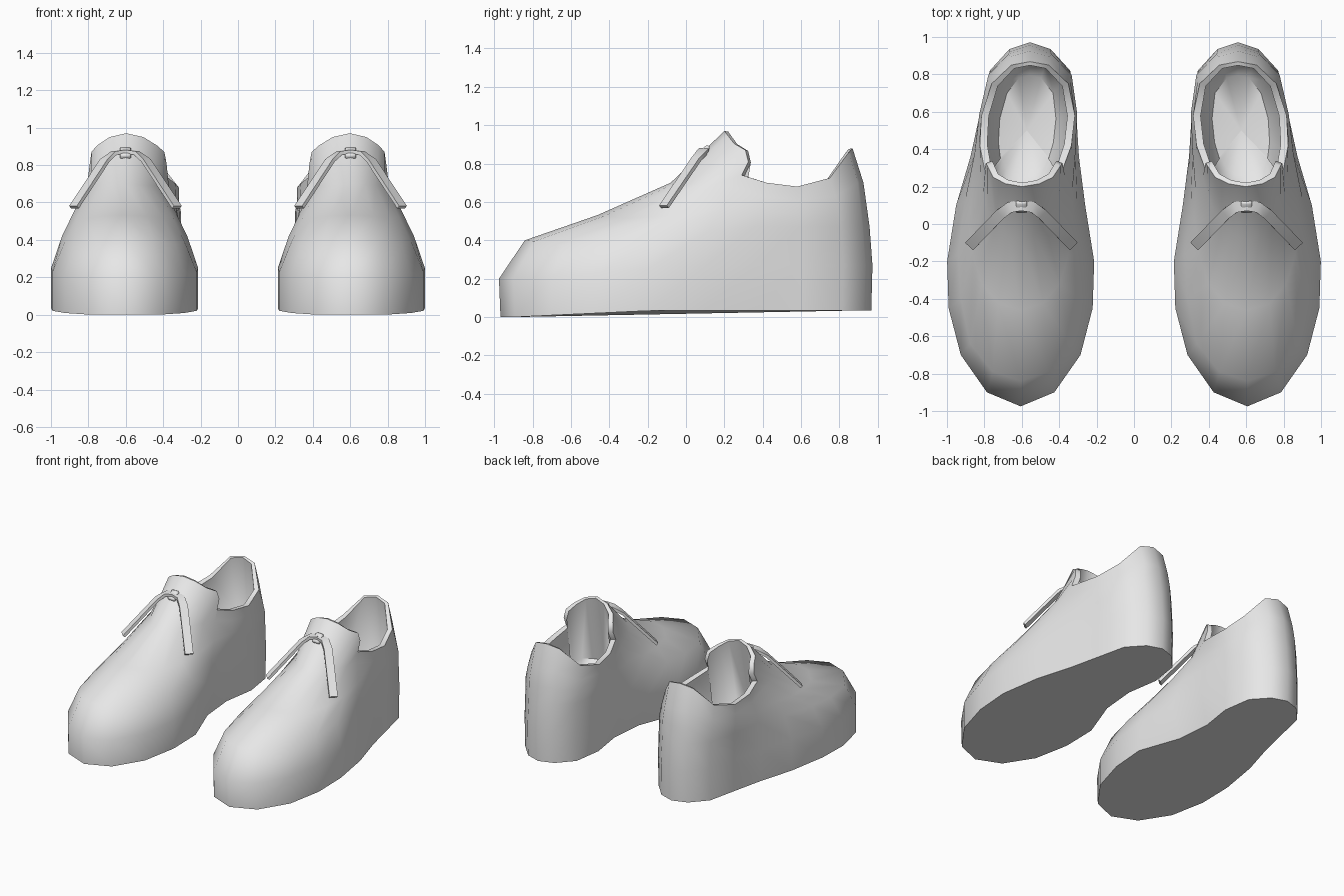
import bpy, bmesh, math
from mathutils import Vector

if "Cube" in bpy.data.objects:
    bpy.data.objects.remove(bpy.data.objects["Cube"])

grey = bpy.data.materials.new("light grey")
grey.diffuse_color = (0.8, 0.8, 0.8, 1)
grey.use_nodes = True
grey.node_tree.nodes["Principled BSDF"].inputs["Base Color"].default_value = grey.diffuse_color


def finish(bm, name, angle):
    bmesh.ops.recalc_face_normals(bm, faces=bm.faces)
    mesh = bpy.data.meshes.new(name)
    bm.to_mesh(mesh)
    bm.free()
    mesh.materials.append(grey)
    ob = bpy.data.objects.new(name, mesh)
    bpy.context.collection.objects.link(ob)
    bpy.ops.object.select_all(action='DESELECT')
    ob.select_set(True)
    bpy.context.view_layer.objects.active = ob
    bpy.ops.object.shade_smooth_by_angle(angle=math.radians(angle))


def centre(y):
    # the last bends slightly inward toward the heel
    return 0.606 - 0.05 * min(max((y - 0.1) / 0.6, 0), 1)


def sole_z(y):
    return 0.035 * min(max((y + 0.9) / 0.75, 0), 1)


# Half rings from toe to heel: (half width, y, z)
WELT = [(0, -.975, .2), (.18, -.90, .2), (.32, -.70, .21), (.385, -.45, .23),
        (.393, -.2, .25), (.345, .1, .27), (.29, .36, .27), (.255, .6, .27),
        (.215, .82, .27), (.11, .935, .27), (0, .972, .27)]
SHOULDER = [(0, -.84, .40), (.15, -.79, .395), (.27, -.64, .375), (.32, -.40, .39),
            (.335, -.16, .42), (.30, .12, .45), (.272, .36, .47), (.257, .6, .47),
            (.215, .81, .47), (.11, .92, .47), (0, .957, .47)]
INSTEP = [(0, -.08, .70), (.07, -.06, .695), (.13, 0, .69), (.175, .07, .69),
          (.205, .15, .69), (.225, .25, .675), (.25, .40, .63), (.25, .58, .61),
          (.215, .78, .63), (.105, .895, .70), (0, .925, .70)]
RIM = [(0, .20, .97), (.09, .215, .95), (.16, .25, .905), (.195, .31, .87),
       (.205, .325, .81), (.208, .29, .74), (.245, .42, .70), (.25, .58, .68),
       (.205, .75, .725), (.10, .85, .86), (0, .868, .88)]

SOLE = [(w, y + (.008 if y < -.8 else -.006 if y > .8 else 0), sole_z(y)) for w, y, z in WELT]
MID = [((a[0] + b[0]) / 2 + .008 * (a[0] > 0), (a[1] + b[1]) / 2,
        (a[2] + b[2]) / 2 - (.018 if a[1] < 0 else 0)) for a, b in zip(SHOULDER, INSTEP)]
# Lining: inner lip, then a bowl down to the footbed
LIP = [(w * .84, .54 + (y - .54) * .94, z - .004) for w, y, z in RIM]
WALL = [(w * .86, .5 + (y - .5) * (1.25 if y < .5 else 1.05), .46) for w, y, z in RIM]
BED = [(w * .6, .5 + (y - .5) * .8, .33) for w, y, z in RIM]


def shoe(s, name):
    bm = bmesh.new()

    def ring(half, pinch=False):
        loop = [(w, y, z) for w, y, z in half]
        loop += [(-w * (.82 if pinch and -.05 < y < .5 else 1), y, z)
                 for w, y, z in half[-2:0:-1]]
        return [bm.verts.new((s * (centre(y) + w), y, z)) for w, y, z in loop]

    rings = [ring(SOLE, True)] + [ring(h) for h in (WELT, SHOULDER, MID, INSTEP, RIM, LIP, WALL, BED)]
    n = len(rings[0])
    for a, b in zip(rings, rings[1:]):
        for i in range(n):
            j = (i + 1) % n
            bm.faces.new((a[i], a[j], b[j], b[i]))
    bm.faces.new(rings[0])
    # footbed
    c = bm.verts.new((s * centre(.5), .5, .30))
    for i in range(n):
        bm.faces.new((rings[-1][i], rings[-1][(i + 1) % n], c))
    finish(bm, name, 50)


def lace(s, side, name):
    # flat ribbon draped from the knot to the side of the instep
    bm = bmesh.new()
    path = [Vector(p) for p in ((0, .10, .872), (.06, .09, .865), (.11, .055, .825), (.275, -.115, .575))]
    prev = None
    for k, p in enumerate(path):
        d = (path[min(k + 1, 3)] - path[max(k - 1, 0)]).normalized()
        wide = Vector((-d.y, d.x, 0)).normalized()
        thick = d.cross(wide).normalized() * .01
        wide *= .029
        cur = []
        for a, b in ((1, 1), (-1, 1), (-1, -1), (1, -1)):
            q = p + wide * a + thick * b
            cur.append(bm.verts.new((s * (.602 + side * q.x), q.y, q.z)))
        if prev:
            for i in range(4):
                j = (i + 1) % 4
                bm.faces.new((prev[i], prev[j], cur[j], cur[i]))
        else:
            bm.faces.new(cur)
        prev = cur
    bm.faces.new(prev)
    finish(bm, name, 35)


def knot(s, name):
    bm = bmesh.new()
    bmesh.ops.create_cube(bm, size=1)
    for v in bm.verts:
        x, y, z = v.co.x * .058, v.co.y * .075, v.co.z * .036
        t = math.radians(40)
        v.co = (s * .602 + x, .095 + y * math.cos(t) - z * math.sin(t),
                .862 + y * math.sin(t) + z * math.cos(t))
    bmesh.ops.bevel(bm, geom=bm.edges[:], offset=.007, segments=1, affect='EDGES')
    finish(bm, name, 50)


for s, label in ((-1, "left"), (1, "right")):
    shoe(s, label + "_shoe")
    knot(s, label + "_knot")
    lace(s, 1, label + "_lace_outer")
    lace(s, -1, label + "_lace_inner")
